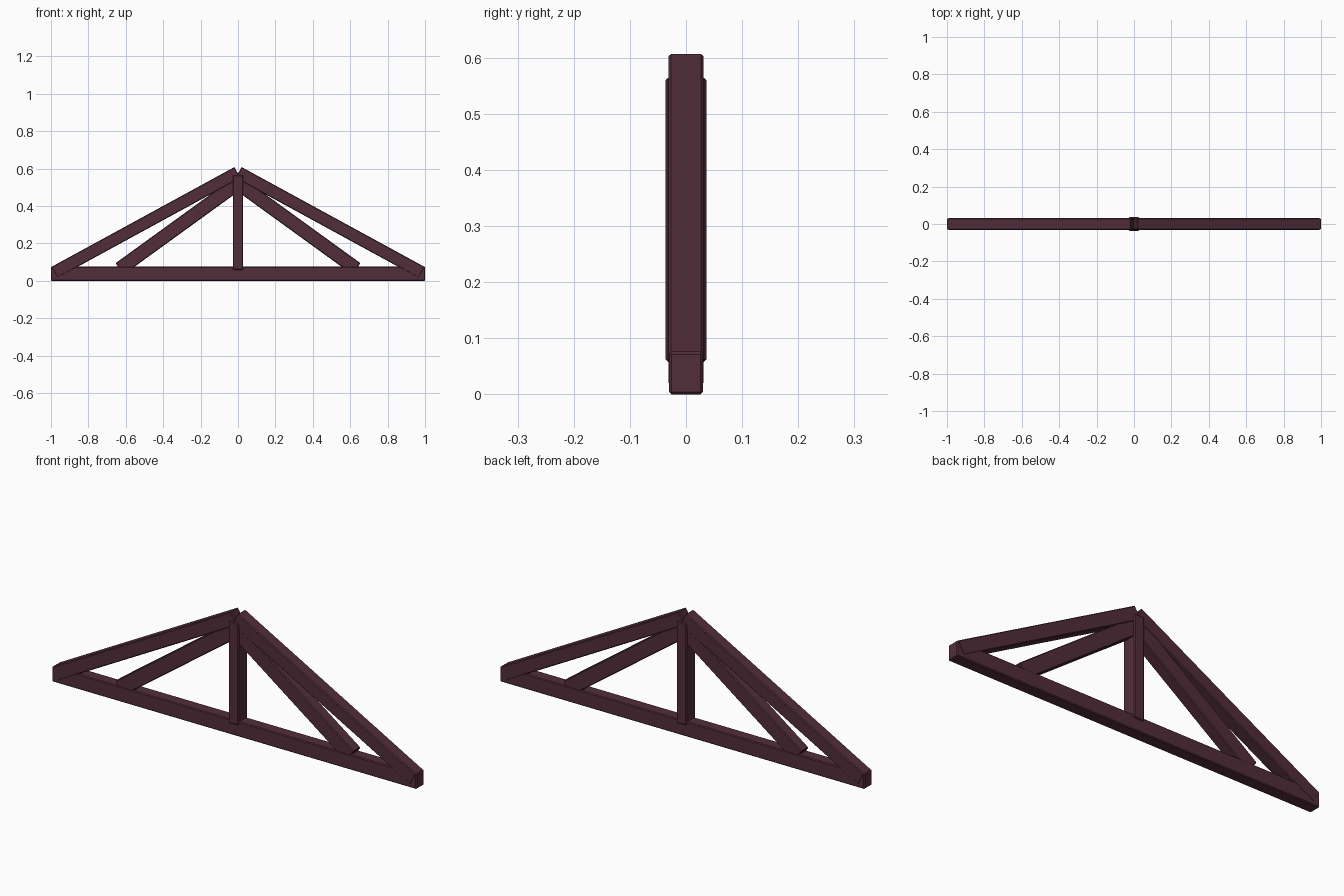
import bpy, bmesh, math
from mathutils import Matrix, Vector

cube = bpy.data.objects.get("Cube")
if cube:
    bpy.data.objects.remove(cube, do_unlink=True)

wood = bpy.data.materials.new("dark_red_wood")
wood.use_nodes = True
colour = (0.085, 0.027, 0.042, 1)
wood.diffuse_color = colour
bsdf = wood.node_tree.nodes["Principled BSDF"]
bsdf.inputs["Base Color"].default_value = colour
bsdf.inputs["Roughness"].default_value = 0.8


def beam(name, start, end, height, depth, side=1):
    """Square-cut timber whose upper edge runs from start to end in the xz plane."""
    a, b = Vector((start[0], 0, start[1])), Vector((end[0], 0, end[1]))
    along = (b - a).normalized()
    down = Vector((along.z, 0, -along.x))
    centre = (a + b) / 2 + down * height / 2
    angle = math.atan2(along.z, along.x)
    bm = bmesh.new()
    bmesh.ops.create_cube(bm, size=1)
    bmesh.ops.scale(bm, vec=((b - a).length, depth, height), verts=bm.verts)
    bmesh.ops.bevel(bm, geom=bm.edges[:], offset=0.004, segments=1, affect='EDGES')
    bmesh.ops.transform(bm, verts=bm.verts,
                        matrix=Matrix.Translation(centre) @ Matrix.Rotation(-angle, 4, 'Y'))
    # Mirror to the other half of the truss
    if side < 0:
        bmesh.ops.scale(bm, vec=(-1, 1, 1), verts=bm.verts)
        bmesh.ops.reverse_faces(bm, faces=bm.faces)
    mesh = bpy.data.meshes.new(name)
    bm.to_mesh(mesh)
    bm.free()
    mesh.materials.append(wood)
    obj = bpy.data.objects.new(name, mesh)
    bpy.context.collection.objects.link(obj)
    return obj


# Horizontal chord and upright post
beam("bottom_chord", (-1, 0.075), (1, 0.075), 0.075, 0.06)
beam("king_post", (-0.027, 0.058), (-0.027, 0.564), 0.054, 0.073)

# Sloping rafters and inner braces on both halves
for label, side in (("right", 1), ("left", -1)):
    beam(label + "_rafter", (-0.998, 0.074), (-0.019, 0.608), 0.067, 0.062, side)
    beam(label + "_brace", (-0.655, 0.094), (-0.025, 0.55), 0.075, 0.057, side)
